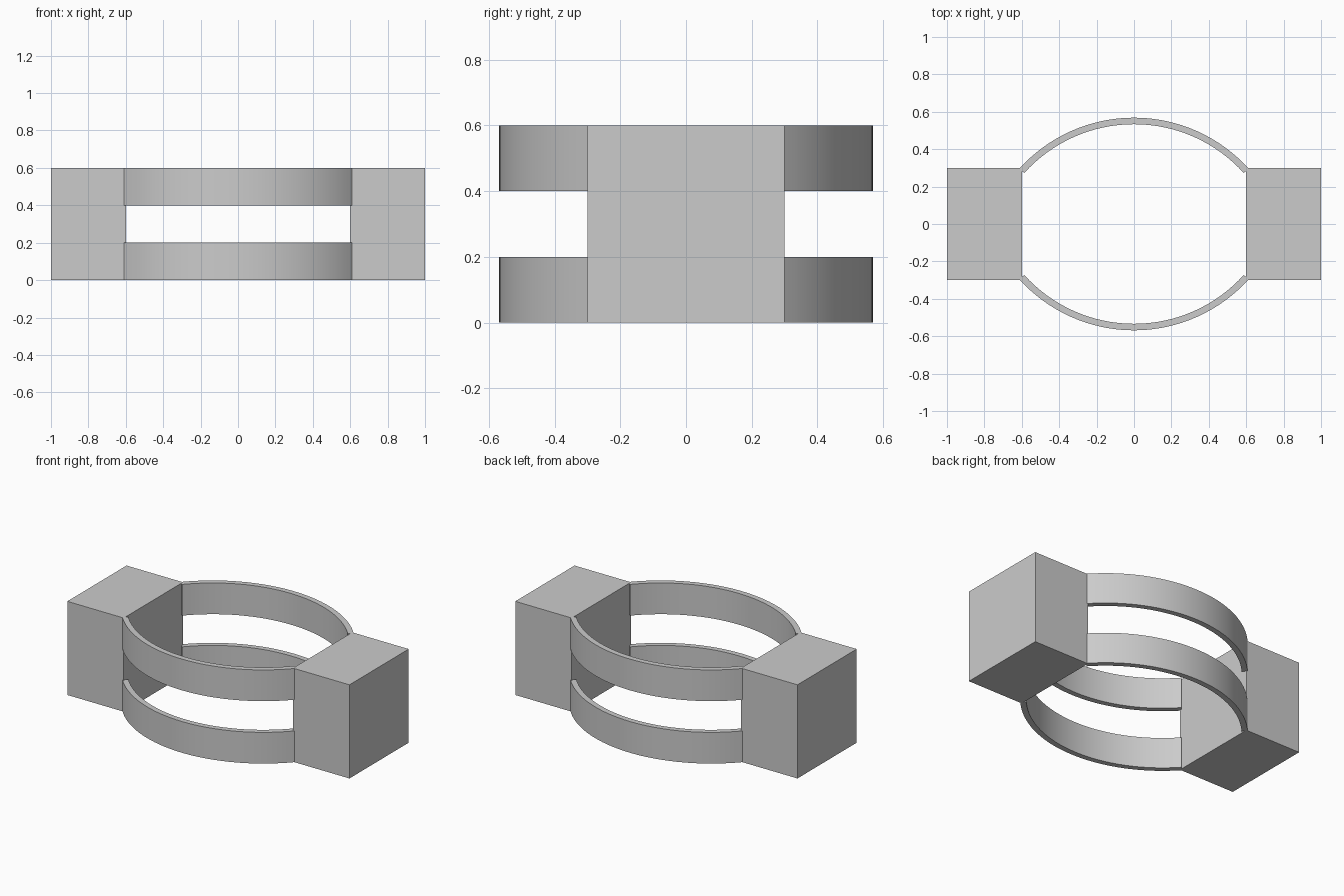
import bpy, bmesh
from math import sin, cos, asin

old = bpy.data.objects.get("Cube")
if old:
    bpy.data.objects.remove(old, do_unlink=True)

# Single plain grey
grey = bpy.data.materials.new("plain grey")
grey.use_nodes = True
colour = (0.6, 0.6, 0.6, 1)
grey.diffuse_color = colour
grey.node_tree.nodes["Principled BSDF"].inputs["Base Color"].default_value = colour

HEIGHT = 0.6
BAND_HEIGHT = 0.2
THICKNESS = 0.035
HALF_SPAN = 0.6
RADIUS = 0.808
CENTRE_Y = -0.257
SEGMENTS = 32


def extruded(name, outline, z0, z1):
    """Raise a closed xy outline into a solid between two heights."""
    bm = bmesh.new()
    base = bm.faces.new([bm.verts.new((x, y, z0)) for x, y in outline])
    top = bmesh.ops.extrude_face_region(bm, geom=[base])["geom"]
    bmesh.ops.translate(bm, vec=(0, 0, z1 - z0),
                        verts=[v for v in top if isinstance(v, bmesh.types.BMVert)])
    bmesh.ops.recalc_face_normals(bm, faces=bm.faces)
    mesh = bpy.data.meshes.new(name)
    bm.to_mesh(mesh)
    bm.free()
    mesh.materials.append(grey)
    obj = bpy.data.objects.new(name, mesh)
    bpy.context.collection.objects.link(obj)
    return obj


def arc(radius, side):
    """Points of a shallow arc bulging to the front (-1) or back (1)."""
    sweep = asin(HALF_SPAN / RADIUS)
    angles = [sweep * (2 * i / SEGMENTS - 1) for i in range(SEGMENTS + 1)]
    return [(radius * sin(a), side * (CENTRE_Y + radius * cos(a))) for a in angles]


# End blocks
for label, s in (("left", 1), ("right", -1)):
    extruded(label + "_end_block",
             [(s * 0.6, -0.3), (s, -0.3), (s, 0.3), (s * 0.6, 0.3)], 0, HEIGHT)

# Four curved bands joining the blocks
for place, side in (("front", -1), ("back", 1)):
    outer = arc(RADIUS + THICKNESS / 2, side)
    inner = arc(RADIUS - THICKNESS / 2, side)
    for level, z in (("lower", 0), ("upper", HEIGHT - BAND_HEIGHT)):
        band = extruded(f"{place}_{level}_band", outer + inner[::-1], z, z + BAND_HEIGHT)
        bpy.ops.object.select_all(action="DESELECT")
        band.select_set(True)
        bpy.context.view_layer.objects.active = band
        bpy.ops.object.shade_smooth_by_angle()
